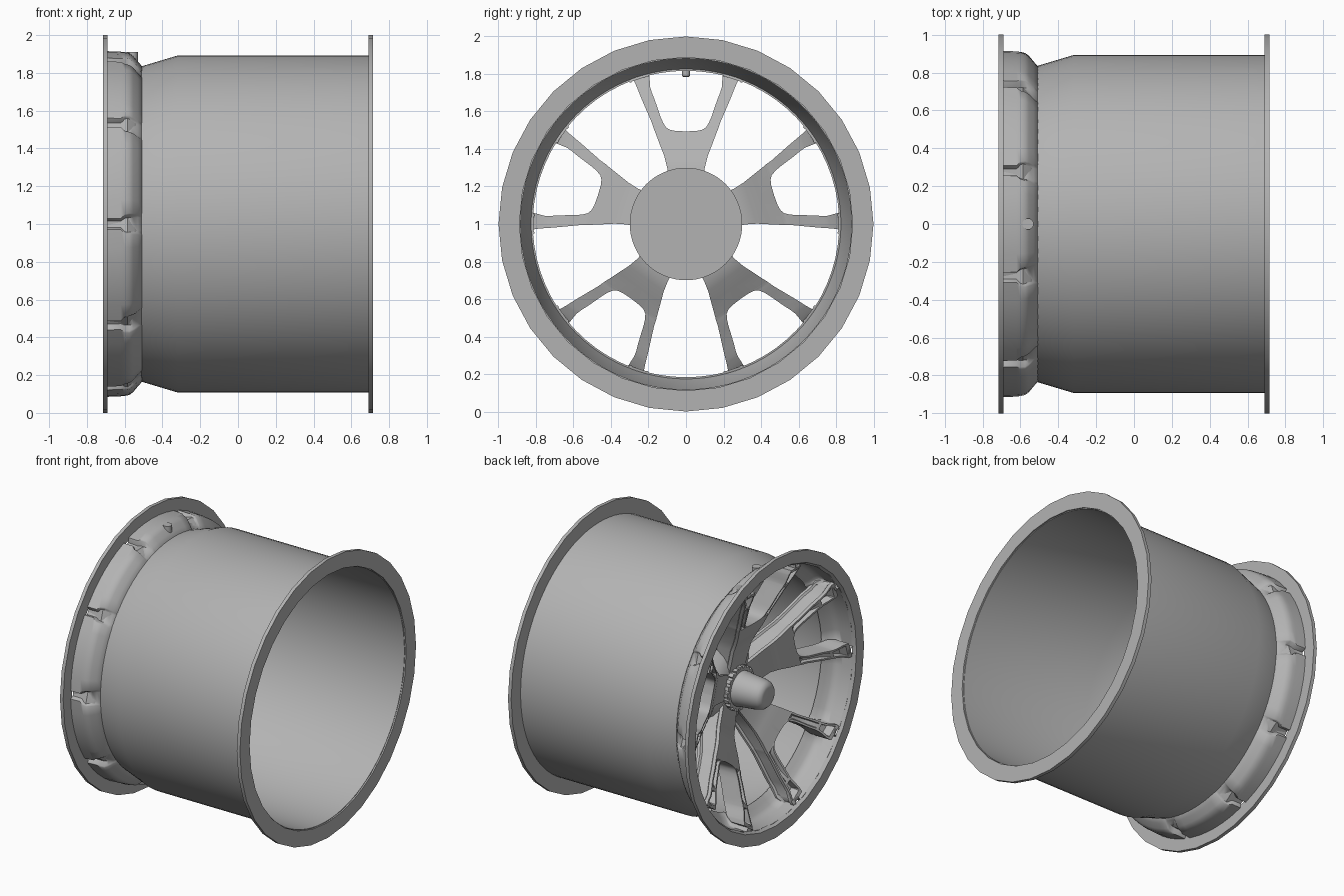
import bpy, bmesh
from math import sin, cos, radians, tau

if "Cube" in bpy.data.objects:
    bpy.data.objects.remove(bpy.data.objects["Cube"])

grey = bpy.data.materials.new("dark_grey")
grey.diffuse_color = (.45, .45, .45, 1)
grey.use_nodes = True
grey.node_tree.nodes["Principled BSDF"].inputs["Base Color"].default_value = grey.diffuse_color


def skin(name, rings, cyclic, smooth=35):
    """Bridge a list of equal closed rings into a solid."""
    bm = bmesh.new()
    vs = [[bm.verts.new(p) for p in ring] for ring in rings]
    n, m = len(vs), len(vs[0])
    for i in range(n if cyclic else n - 1):
        a, b = vs[i], vs[(i + 1) % n]
        for j in range(m):
            k = (j + 1) % m
            bm.faces.new((a[j], a[k], b[k], b[j]))
    if not cyclic:
        bm.faces.new(vs[0])
        bm.faces.new(vs[-1])
    bmesh.ops.remove_doubles(bm, verts=bm.verts, dist=1e-5)
    bmesh.ops.recalc_face_normals(bm, faces=bm.faces)
    me = bpy.data.meshes.new(name)
    bm.to_mesh(me)
    bm.free()
    me.materials.append(grey)
    ob = bpy.data.objects.new(name, me)
    bpy.context.collection.objects.link(ob)
    bpy.ops.object.select_all(action='DESELECT')
    ob.select_set(True)
    bpy.context.view_layer.objects.active = ob
    bpy.ops.object.shade_smooth_by_angle(angle=radians(smooth))
    return ob


def polar(x, r, a):
    return (x, r * cos(a), 1 + r * sin(a))


def lathe(name, profile, n):
    """Turn a closed (x, radius) profile around the wheel axis."""
    return skin(name, [[polar(x, r, tau * i / n) for x, r in profile]
                       for i in range(n)], True)


# Barrel with tapered outboard end
lathe("barrel", [(-.51, .835), (-.32, .892), (.705, .892),
                 (.705, .882), (-.31, .882), (-.51, .825)], 96)

# Thin flanges at both ends
lathe("rear_flange", [(.69, .889), (.69, 1), (.715, 1), (.715, .889)], 32)
lathe("front_flange", [(-.715, .915), (-.715, 1), (-.69, 1), (-.69, .9)], 32)

# Outboard lip, notched behind every spoke arm
lip = [(-.695, .915, .88, .5), (-.62, .912, .875, .5), (-.60, .91, .87, .9),
       (-.575, .905, .865, 1), (-.555, .89, .86, 1), (-.53, .86, .845, 1.05),
       (-.505, .832, .828, 1.1)]
rings = []
for arm in range(10):
    for off in (-3.6, -3.1, -2.2, 2.2, 3.1, 3.6, 8, 13, 18, 23, 28):
        outer = []
        for x, r, notch, wide in lip:
            o = off * wide if abs(off) < 4 else off
            outer.append((x, notch if abs(off) < 3 else r - .008 * (abs(off) < 3.5),
                          radians(36 * arm + o)))
        inner = [(x, r - .015, a) for x, r, a in reversed(outer)]
        rings.append([polar(*p) for p in outer + inner])
skin("outer_lip", rings, True, 50)

# Spoke arm stations: distance from axis, inner edge, outer edge, front x, back x, groove depth
stations = [(.14, 0, .09, -.41, -.27, 0), (.30, 0, .10, -.45, -.28, 0),
            (.36, 0, .115, -.48, -.31, 0), (.42, 0, .138, -.51, -.345, 0),
            (.494, 0, .166, -.54, -.39, 0), (.496, .055, .167, -.541, -.391, 0),
            (.502, .085, .17, -.545, -.395, 0), (.515, .106, .174, -.55, -.40, .015),
            (.54, .122, .182, -.56, -.41, .03), (.57, .135, .195, -.575, -.425, .03),
            (.66, .166, .234, -.615, -.465, .03), (.70, .182, .25, -.635, -.48, 0),
            (.72, .188, .258, -.645, -.49, 0), (.73, .191, .262, -.65, -.495, .05),
            (.76, .193, .276, -.665, -.515, .05), (.80, .195, .305, -.68, -.54, .05),
            (.81, .197, .313, -.685, -.55, 0), (.835, .205, .318, -.695, -.585, 0)]


def arm_section(ui, uo, xf, xb, d):
    e, w = .014, .012
    return [(uo, xb), (uo, xb - .02), (uo - w, xb - .03), (uo - w, xf + .035),
            (uo, xf + .025), (uo, xf), (uo - e, xf), (uo - e - .006, xf + d),
            (ui + e + .006, xf + d), (ui + e, xf), (ui, xf), (ui, xb)]


# Five Y spokes, each from two mirrored arms
for s in range(5):
    a = radians(90 + 72 * s)
    for side, label in ((1, "left"), (-1, "right")):
        rings = [[(x, v * cos(a) - side * u * sin(a), 1 + v * sin(a) + side * u * cos(a))
                  for u, x in arm_section(*rest)] for v, *rest in stations]
        skin(f"spoke_{s + 1}_{label}_arm", rings, False, 30)

# Hub with flat back
lathe("hub", [(-.25, 0), (-.25, .30), (-.29, .30), (-.36, .25),
              (-.405, .18), (-.405, 0)], 64)

# Toothed locking ring and centre nut
rings = []
for i in range(20):
    for off, r in ((-5.5, .14), (-5, .155), (5, .155), (5.5, .14)):
        rings.append([polar(x, q, radians(18 * i + off))
                      for x, q in ((-.39, r), (-.44, r), (-.44, .10), (-.39, .10))])
skin("locking_ring", rings, True)
lathe("centre_nut", [(-.40, 0), (-.40, .122), (-.46, .122), (-.47, .117), (-.59, .106),
                     (-.63, .096), (-.65, .078), (-.655, .06), (-.655, 0)], 40)

# Valve stem through the lip at the top
rings = [[(-.56 + r * cos(tau * i / 16), r * sin(tau * i / 16), z) for i in range(16)]
         for z, r in ((1.785, .015), (1.79, .021), (1.85, .021), (1.855, .03), (1.91, .03))]
skin("valve_stem", rings, False)
